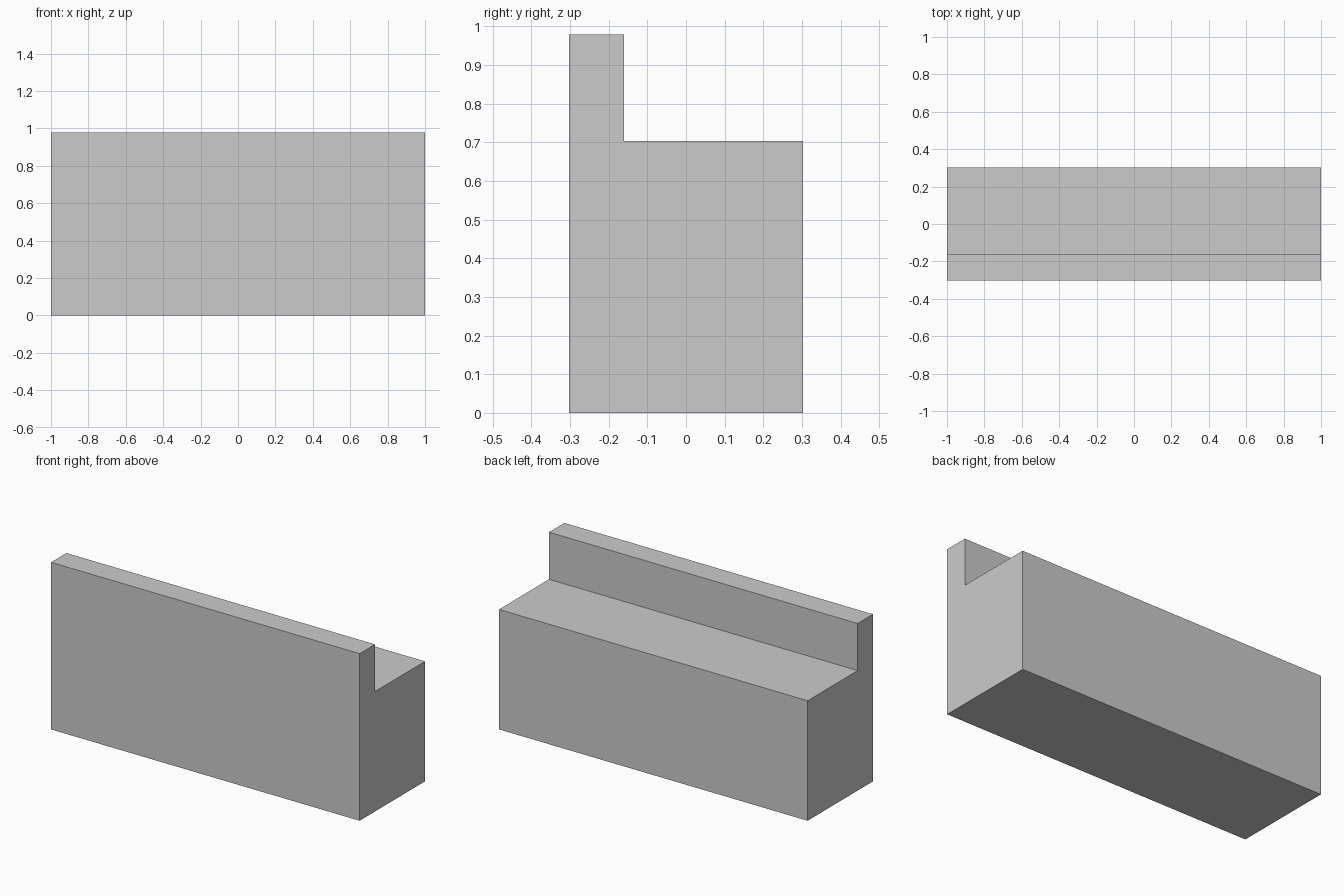
import bpy
import bmesh

if "Cube" in bpy.data.objects:
    bpy.data.objects.remove(bpy.data.objects["Cube"])

# L-shaped side profile (y, z): low wide ledge behind a taller front wall
HALF_LENGTH = 1.0
PROFILE = [(-0.302, 0), (0.302, 0), (0.302, 0.703),
           (-0.16, 0.703), (-0.16, 0.979), (-0.302, 0.979)]

# Extrude the profile along x
bm = bmesh.new()
end_face = bm.faces.new([bm.verts.new((-HALF_LENGTH, y, z)) for y, z in PROFILE])
extruded = bmesh.ops.extrude_face_region(bm, geom=[end_face], use_keep_orig=True)
new_verts = [g for g in extruded["geom"] if isinstance(g, bmesh.types.BMVert)]
bmesh.ops.translate(bm, verts=new_verts, vec=(2 * HALF_LENGTH, 0, 0))
bmesh.ops.recalc_face_normals(bm, faces=bm.faces[:])

# Stepped counter block
mesh = bpy.data.meshes.new("stepped_counter")
bm.to_mesh(mesh)
bm.free()
counter = bpy.data.objects.new("stepped_counter", mesh)
bpy.context.collection.objects.link(counter)
